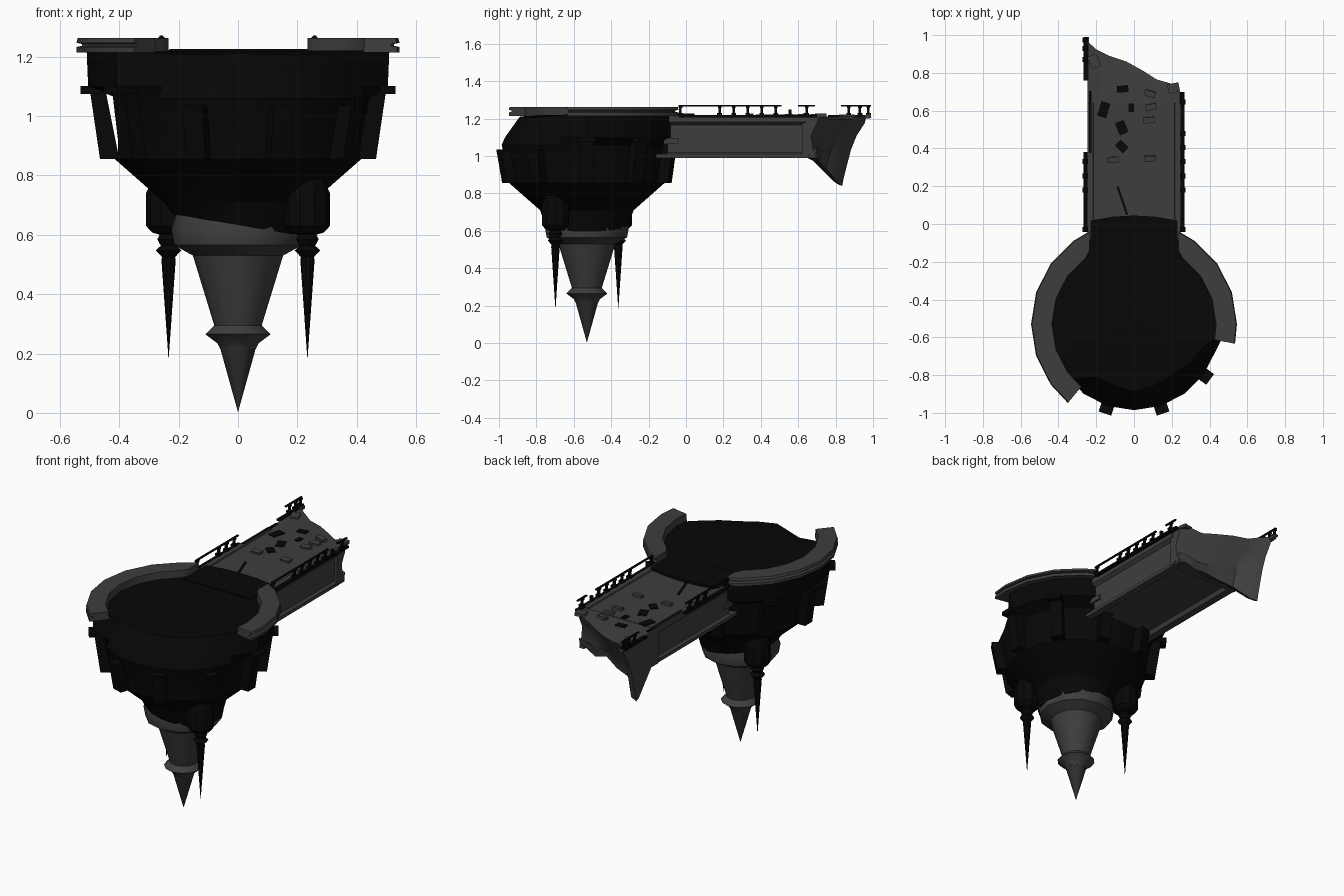
import bpy, bmesh, math, random
from mathutils import Vector, Matrix

random.seed(4)
if "Cube" in bpy.data.objects:
    bpy.data.objects.remove(bpy.data.objects["Cube"])
CY = -0.53          # centre of the round platform


def material(name, v):
    m = bpy.data.materials.new(name)
    m.use_nodes = True
    m.diffuse_color = (v, v, v, 1)
    b = m.node_tree.nodes["Principled BSDF"]
    b.inputs["Base Color"].default_value = (v, v, v, 1)
    b.inputs["Roughness"].default_value = 0.9
    return m


BLACK = material("charred stone", 0.002)
GREY = material("grey stone", 0.048)
DARK = material("dark grey stone", 0.028)


def finish(name, bm, mat, smooth=None):
    bmesh.ops.recalc_face_normals(bm, faces=bm.faces[:])
    me = bpy.data.meshes.new(name)
    bm.to_mesh(me)
    bm.free()
    me.materials.append(mat)
    ob = bpy.data.objects.new(name, me)
    bpy.context.collection.objects.link(ob)
    if smooth:
        bpy.ops.object.select_all(action='DESELECT')
        ob.select_set(True)
        bpy.context.view_layer.objects.active = ob
        bpy.ops.object.shade_smooth_by_angle(angle=math.radians(smooth))
    return ob


def loft(bm, loops):
    """Skin a list of equally long closed point loops and cap both ends."""
    rows = [[bm.verts.new(p) for p in lp] for lp in loops]
    n = len(rows[0])
    for a, b in zip(rows, rows[1:]):
        for i in range(n):
            j = (i + 1) % n
            bm.faces.new((a[i], a[j], b[j], b[i]))
    bm.faces.new(rows[0])
    bm.faces.new(rows[-1])


def turned(name, profile, mat, x=0, y=CY, sides=12, smooth=None, shape=None):
    """Lathe (radius, height) pairs; shape may alter each point."""
    loops = []
    for r, z in profile:
        lp = []
        for i in range(sides):
            a = math.tau * i / sides
            rr, zz = shape(r, z, a) if shape else (r, z)
            lp.append((x + rr * math.cos(a), y + rr * math.sin(a), zz))
        loops.append(lp)
    bm = bmesh.new()
    loft(bm, loops)
    return finish(name, bm, mat, smooth)


def add_box(bm, centre, size, turn=0, tilt=0):
    mx = (Matrix.Translation(centre) @ Matrix.Rotation(turn, 4, 'Z')
          @ Matrix.Rotation(tilt, 4, 'X') @ Matrix.Diagonal((*size, 1)))
    bmesh.ops.create_cube(bm, size=1, matrix=mx)


# Round platform body: slanted lower edge, front rim broken back, a worn patch at the right
def weathered(r, z, a):
    deg = math.degrees(a)
    if z < 0.65:
        return r, z - 0.17 * r * math.cos(a)
    if z > 1 and r > 0.1 and 229 < deg < 349:
        worn = random.uniform(-.05, .01) if z > 1.2 else 0
        return 0.46 - (z - 1.05) * 0.45 + worn, z + worn * .3
    if 0.87 < z < 1.08 and 150 < deg < 210:
        return 0.405, z
    return r, z


turned("platform_body", [(.222, .633), (.25, .71), (.415, .855), (.415, .88), (.442, 1.06),
                         (.505, 1.10), (.51, 1.22), (.05, 1.22)],
       BLACK, sides=20, smooth=25, shape=weathered)

# Buttresses around the drum, capped where the rim survives
bm = bmesh.new()
for k in range(10):
    deg = 36 * k
    a = math.radians(deg)
    out, side = Vector((math.cos(a), math.sin(a), 0)), Vector((-math.sin(a), math.cos(a), 0))
    broken = 229 < deg < 349
    top = 1.035 if broken else 1.08
    loops = []
    for r0, r1, z in ((.40, .465, .855), (.445, .498, top)):
        loops.append([Vector((0, CY, z)) + out * r + side * w
                      for r, w in ((r0, -.035), (r1, -.035), (r1, .035), (r0, .035))])
    loft(bm, loops)
    if not broken:
        add_box(bm, Vector((0, CY, 1.088)) + out * .48, (.10, .085, .026), a)
finish("buttresses", bm, BLACK)

# Curved parapets, cut straight where they meet the bridge
PARAPET = [(.43, 1.215), (.545, 1.215), (.545, 1.233), (.525, 1.237), (.525, 1.243),
           (.545, 1.247), (.54, 1.263), (.435, 1.263)]
for name, s, angles in (("left_parapet", 1, (-11, 0, 18, 36, 54, 64)),
                        ("right_parapet", -1, (-50, -36, -18, 0, 18, 36, 54, 64))):
    bm = bmesh.new()
    loops = []
    for deg in angles:
        a = math.radians(deg)
        loops.append([(s * max(r * math.cos(a), .235), CY + r * math.sin(a), z) for r, z in PARAPET])
    loft(bm, loops)
    finish(name, bm, GREY, 30)

# Curved threshold between platform and bridge
bm = bmesh.new()
arc = [(-.23, -.2)] + [(x, .045 - .5 * x * x) for x in (-.23, -.11, 0, .11, .23)] + [(.23, -.2)]
loft(bm, [[(x, y, z) for x, y in arc] for z in (1.19, 1.226)])
finish("threshold", bm, BLACK)

# Hanging stone cone with collar and ring
turned("hanging_cone", [(.06, .215), (.07, .235), (.11, .265), (.08, .295), (.152, .53),
                        (.215, .565), (.225, .62), (.20, .69)], GREY, sides=12, smooth=35)
turned("cone_tip", [(.0005, .004), (.062, .225)], DARK, sides=12, smooth=35)

# Two opposite corbels with spikes
for name, s in (("left_corbel_spike", 1), ("right_corbel_spike", -1)):
    turned(name, [(.0005, .185), (.024, .515), (.022, .525), (.043, .548), (.026, .563),
                  (.038, .585), (.03, .60), (.055, .608), (.076, .63), (.076, .74),
                  (.05, .80)], BLACK, s * .234, CY - s * .168, 10, 25)

# Bridge deck: channel section with lips and bottom flanges
half = [(.215, 1.212), (.218, 1.22), (.245, 1.22), (.245, 1.182), (.225, 1.165), (.222, 1.02),
        (.236, 1.01), (.236, .99), (.19, .99), (.18, 1.015)]
section = half + [(-x, z) for x, z in reversed(half)]
bm = bmesh.new()
loft(bm, [[(x, y, z) for x, z in section] for y in (-.1, .64)])
finish("bridge_deck", bm, GREY)
bm = bmesh.new()
for s in (-1, 1):
    add_box(bm, (s * .215, -.1, 1.0), (.04, .12, .02))
    add_box(bm, (s * .215, -.08, 1.08), (.04, .08, .03))
    add_box(bm, (s * .22, .665, 1.0), (.03, .07, .02))
finish("flange_ends", bm, GREY)

# Torn far end: (x, top edge y, bottom edge y, bottom edge z)
TORN = [(-.245, .965, .835, .84), (-.20, .925, .82, .85), (-.13, .89, .75, .93), (-.04, .86, .73, .95),
        (.05, .81, .70, .985), (.12, .765, .71, .97), (.19, .745, .70, 1.0), (.24, .71, .69, 1.0)]
bm = bmesh.new()
loops = []
for x, yt, yb, zb in TORN:
    j = random.uniform(-.025, .015)
    sag = .02 if abs(x) < .15 else 0
    loops.append([(x, .62, 1.21), (x, yt - .06, 1.213 - sag * .4), (x, yt, 1.215 - sag), (x, yt - .01, 1.175),
                  (x, yt * .7 + yb * .3 - .02 + j, 1.11), (x, yt * .3 + yb * .7 + j, 1.03),
                  (x, yb + .01, zb + .05), (x, yb, zb), (x, yb - .025, zb + .01),
                  (x, .64 + (1 - zb) * .3, .993), (x, .62, .993)])
loft(bm, loops)
finish("torn_bridge_end", bm, GREY, 35)
bm = bmesh.new()
add_box(bm, (-.25, .965, 1.21), (.025, .05, .02), 0, .1)
add_box(bm, (.21, .72, 1.216), (.06, .05, .02), .2)
add_box(bm, (-.21, .86, 1.212), (.05, .07, .02), .4)
finish("edge_rubble", bm, GREY)

# Balustrades: thin rails on small posts with footings
RAILS = [(1, -.04, .51, (-.03, .18, .255, .33, .405, .48)), (1, .60, .69, (.645,)),
         (-1, -.04, .37, (-.03, .18, .255, .33)), (-1, .83, .99, (.87, .93, .975))]
bm = bmesh.new()
for s, y0, y1, posts in RAILS:
    x = s * .258
    add_box(bm, (x, (y0 + y1) / 2, 1.269), (.012, y1 - y0, .007))
    for y in posts:
        add_box(bm, (x, y, 1.242), (.013, .013, .055))
        add_box(bm, (x, y, 1.225), (.03, .026, .012))
        add_box(bm, (x, y, 1.262), (.02, .02, .01))
for s, y0, y1 in ((1, -.04, .70), (-1, -.04, .38), (-1, .76, .97)):
    add_box(bm, (s * .255, (y0 + y1) / 2, 1.213), (.026, y1 - y0, .012))
add_box(bm, (-.232, .54, 1.218), (.012, .33, .008))
add_box(bm, (.256, .555, 1.23), (.016, .016, .04))
finish("balustrades", bm, BLACK)

# Missing paving stones, and loose ones lying on the deck
bm = bmesh.new()
for x, y, w, d, t in ((-.06, .715, .06, .035, .1), (-.16, .605, .05, .08, -.3), (-.065, .51, .05, .07, .4),
                      (-.015, .615, .03, .045, 0), (-.065, .41, .045, .06, .8), (-.062, .125, .012, .16, .33)):
    add_box(bm, (x, y, 1.214), (w, d, .007), t)
finish("paving_holes", bm, BLACK)
bm = bmesh.new()
for x, y, t in ((-.11, .34, .05), (.085, .345, 0), (.08, .55, .1), (.085, .69, -.3), (.09, .62, .2)):
    add_box(bm, (x, y, 1.216), (.06, .032, .018), t, .1)
finish("loose_paving", bm, GREY)
